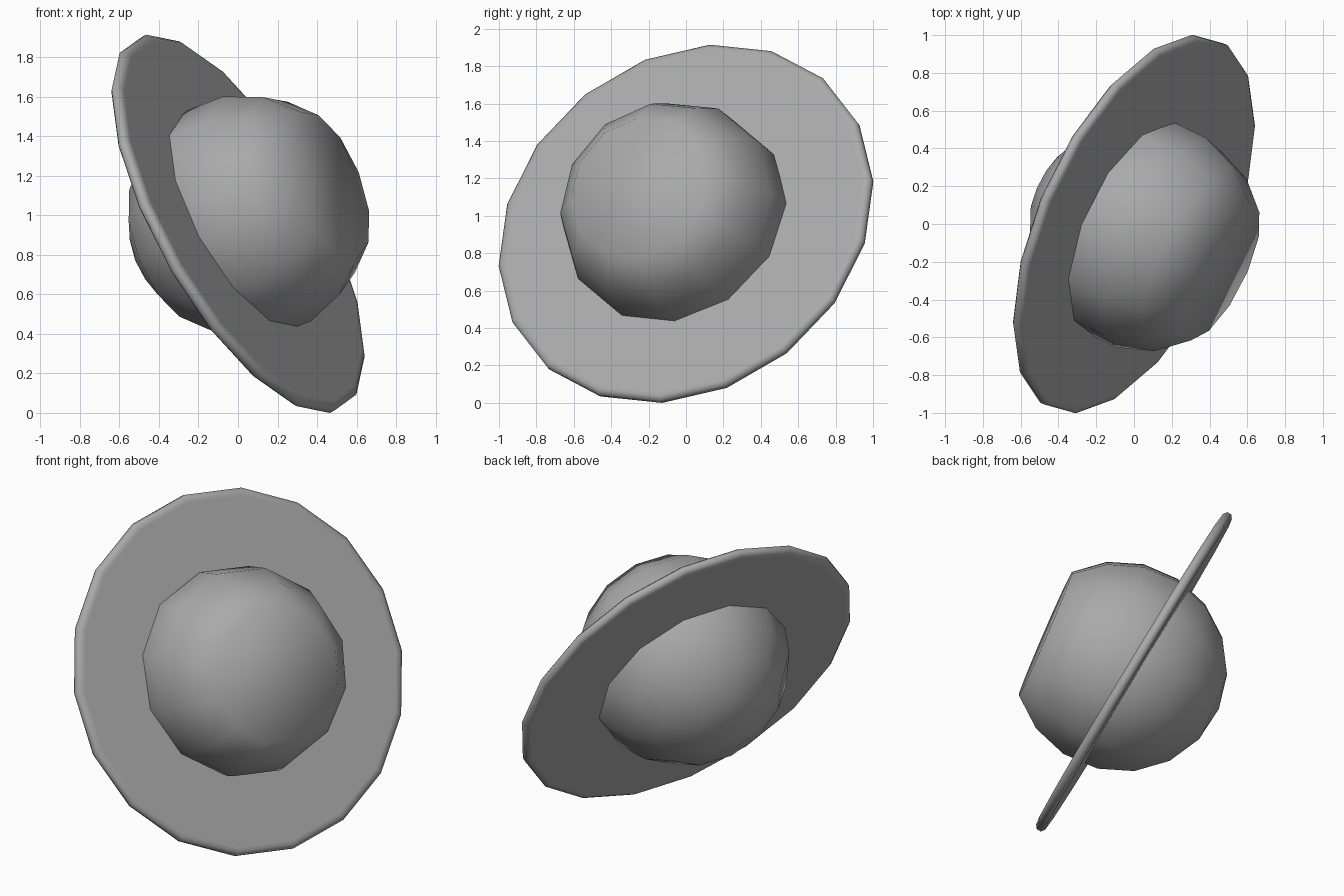
import bpy, bmesh, math
from mathutils import Vector, Matrix

cube = bpy.data.objects.get("Cube")
if cube:
    bpy.data.objects.remove(cube, do_unlink=True)

# Single mid grey material
grey = bpy.data.materials.new("mid grey")
grey.use_nodes = True
grey.diffuse_color = (0.4, 0.4, 0.4, 1)
grey.node_tree.nodes["Principled BSDF"].inputs["Base Color"].default_value = (0.4, 0.4, 0.4, 1)


def placement(centre, axis, start):
    """Matrix with z along the axis and x along the given start direction."""
    z = Vector(axis).normalized()
    start = Vector(start)
    x = (start - z * start.dot(z)).normalized()
    turn = Matrix((x, z.cross(x), z)).transposed().to_4x4()
    return Matrix.Translation(centre) @ turn


def lathe(name, profile, segments, matrix):
    """Spin (radius, height) points round z; close open ends with one flat face."""
    bm = bmesh.new()
    rings = []
    for r, h in profile:
        rings.append([bm.verts.new((r * math.cos(a), r * math.sin(a), h))
                      for a in (2 * math.pi * i / segments for i in range(segments))])
    for low, high in zip(rings, rings[1:]):
        for i in range(segments):
            j = (i + 1) % segments
            bm.faces.new((low[i], low[j], high[j], high[i]))
    for ring, (r, h) in ((rings[0], profile[0]), (rings[-1], profile[-1])):
        if r > 0.001:
            bm.faces.new(ring)
    bmesh.ops.remove_doubles(bm, verts=bm.verts[:], dist=0.0005)
    bmesh.ops.recalc_face_normals(bm, faces=bm.faces[:])
    for face in bm.faces:
        face.smooth = True
    bm.transform(matrix)
    mesh = bpy.data.meshes.new(name)
    bm.to_mesh(mesh)
    bm.free()
    mesh.materials.append(grey)
    obj = bpy.data.objects.new(name, mesh)
    bpy.context.collection.objects.link(obj)


# Thin disc ring with a bevelled rim
half_rim = [(1.025, 0.03), (1.05, 0.03), (1.072, 0.014)]
ring_profile = [(r, -h) for r, h in half_rim] + half_rim[::-1]
lathe("planet_ring", ring_profile, 18,
      placement((0, 0, 0.957), (0.81, -0.366, 0.457), (-0.47, 0.13, 0.95)))

# Planet: twelve-sided sphere, cut flat at one pole
R = 0.62
planet_profile = [(R * math.sin(math.radians(a)), R * math.cos(math.radians(a)))
                  for a in range(40, 181, 20)]
lathe("planet", planet_profile, 12,
      placement((0.055, -0.055, 0.997), (0.85, -0.42, 0.33), (0.254, 0.597, 0.105)))
